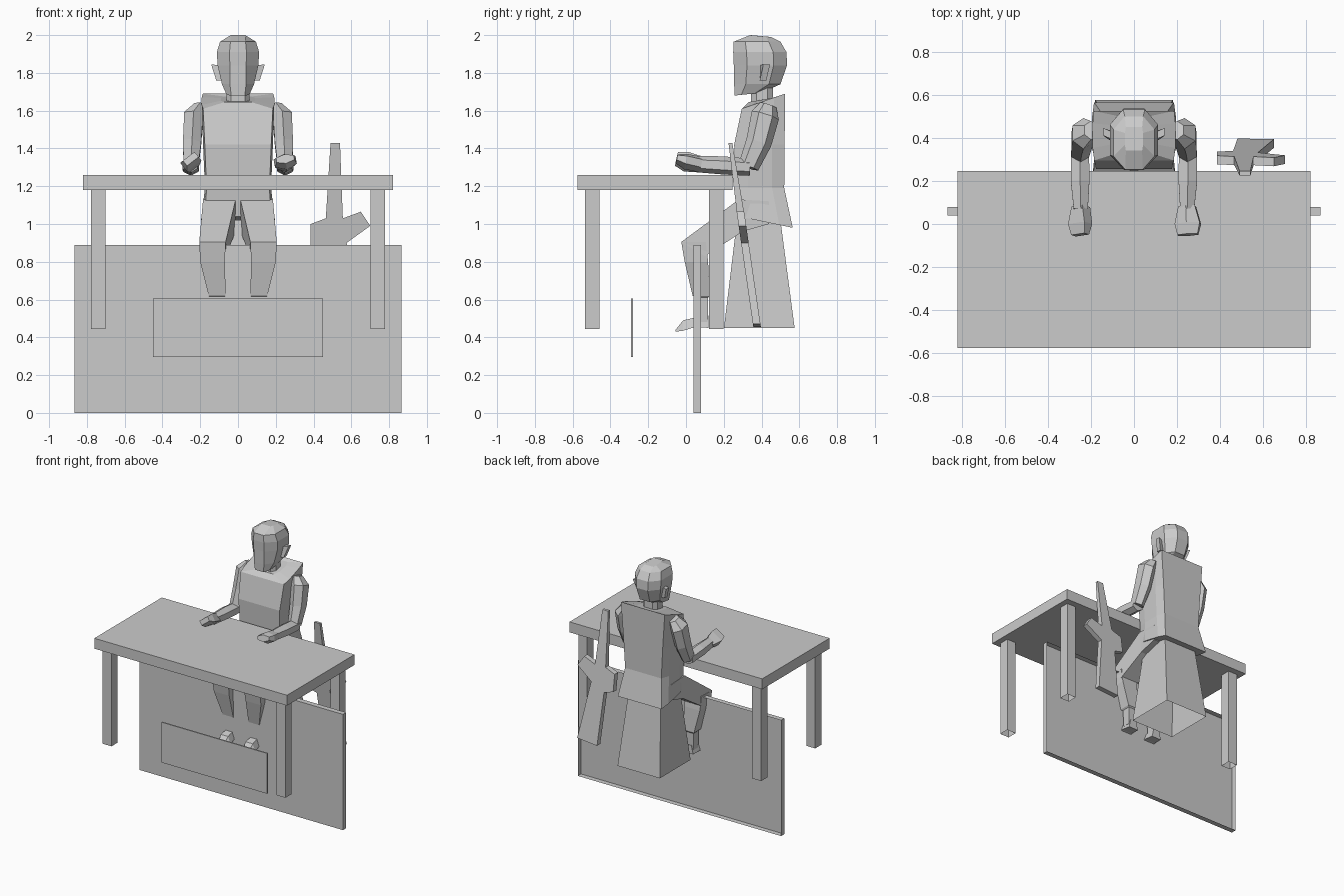
import bpy, bmesh
from mathutils import Vector
from math import cos, sin, tau, radians

cube = bpy.data.objects.get("Cube")
if cube:
    bpy.data.objects.remove(cube, do_unlink=True)

grey = bpy.data.materials.new("plain_grey")
grey.use_nodes = True
colour = (0.6, 0.6, 0.6, 1)
grey.diffuse_color = colour
grey.node_tree.nodes["Principled BSDF"].inputs["Base Color"].default_value = colour


def finish(name, bm):
    bmesh.ops.recalc_face_normals(bm, faces=bm.faces)
    mesh = bpy.data.meshes.new(name)
    bm.to_mesh(mesh)
    bm.free()
    mesh.materials.append(grey)
    obj = bpy.data.objects.new(name, mesh)
    bpy.context.collection.objects.link(obj)
    return obj


def loft(name, rings, start_cap=True, end_cap=True):
    """Skin a list of equal-length point rings."""
    bm = bmesh.new()
    loops = [[bm.verts.new(p) for p in ring] for ring in rings]
    count = len(loops[0])
    for low, high in zip(loops, loops[1:]):
        for i in range(count):
            j = (i + 1) % count
            bm.faces.new((low[i], low[j], high[j], high[i]))
    if start_cap:
        bm.faces.new(loops[0])
    if end_cap:
        bm.faces.new(loops[-1])
    return finish(name, bm)


def rect(x, y, z, half_x, half_y):
    return [(x + a * half_x, y + b * half_y, z)
            for a, b in ((-1, -1), (1, -1), (1, 1), (-1, 1))]


def block(name, x, y, z, start_cap=True):
    """Box from (min, max) spans; the floor can be left open."""
    cx, cy = sum(x) / 2, sum(y) / 2
    hx, hy = (x[1] - x[0]) / 2, (y[1] - y[0]) / 2
    return loft(name, [rect(cx, cy, h, hx, hy) for h in z], start_cap)


def body_ring(z, front, back, half, front_frac, back_frac, lift=0):
    """Eight-sided outline; lift raises the back edge."""
    depth = back - front
    right = [(half * front_frac, front), (half, front + depth * 0.25),
             (half, back - depth * 0.25), (half * back_frac, back)]
    points = right + [(-x, y) for x, y in reversed(right)]
    return [(x, y, z + lift * (y - front) / depth) for x, y in points]


def limb(name, path, sides=6, roll=0):
    """Tube along (x, y, z, half width, half height) stations."""
    spots = [Vector(p[:3]) for p in path]
    along = (spots[-1] - spots[0]).normalized()
    across = (Vector((1, 0, 0)) - along * along.x).normalized()
    rise = along.cross(across)
    rings = []
    for spot, (_, _, _, w, h) in zip(spots, path):
        ring = []
        for i in range(sides):
            t = tau * (i + 0.5) / sides
            u, v = cos(t) * w, sin(t) * h
            ring.append(spot + across * (u * cos(roll) - v * sin(roll))
                        + rise * (u * sin(roll) + v * cos(roll)))
        rings.append(ring)
    return loft(name, rings)


# Table
block("table_top", (-0.82, 0.82), (-0.575, 0.245), (1.18, 1.26))
for side in (-1, 1):
    for end, y in (("front", -0.497), ("back", 0.16)):
        block(f"table_leg_{end}_{'left' if side > 0 else 'right'}",
              (side * 0.74 - 0.038, side * 0.74 + 0.038),
              (y - 0.038, y + 0.038), (0.445, 1.18), start_cap=False)

# Modesty panel, a tray open at the back
panel = [[(a * 0.865, y, z) for a, z in ((-1, 0), (1, 0), (1, 0.89), (-1, 0.89))]
         for y in (0.04, 0.08)]
loft("screen_panel", panel, end_cap=False)
block("front_plate", (-0.45, 0.45), (-0.29, -0.28), (0.295, 0.605))

# Tapered stool, open underneath
loft("stool", [rect(0, 0.388, 0.45, 0.18, 0.187),
               rect(0, 0.385, 1.02, 0.135, 0.115)], start_cap=False)

# Jacket with flared hem and sloping shoulders
loft("jacket", [
    body_ring(1.04, 0.28, 0.565, 0.195, 0.9, 0.95, lift=-0.06),
    body_ring(1.19, 0.265, 0.52, 0.175, 0.95, 0.88),
    body_ring(1.42, 0.255, 0.522, 0.185, 0.95, 0.9),
    body_ring(1.61, 0.295, 0.525, 0.192, 0.96, 0.97, lift=0.08),
    body_ring(1.645, 0.33, 0.50, 0.09, 0.8, 0.8, lift=0.03)])

# Neck and head
loft("neck", [body_ring(z, 0.345, 0.46, 0.06, 0.6, 0.6) for z in (1.62, 1.73)])
loft("head", [
    body_ring(1.68, 0.257, 0.40, 0.06, 0.6, 0.6, lift=0.015),
    body_ring(1.74, 0.255, 0.50, 0.085, 0.5, 0.5),
    body_ring(1.84, 0.253, 0.535, 0.108, 0.4, 0.45),
    body_ring(1.91, 0.25, 0.532, 0.112, 0.4, 0.45),
    body_ring(1.965, 0.252, 0.50, 0.095, 0.42, 0.45),
    body_ring(2.0, 0.34, 0.45, 0.042, 0.9, 0.9, lift=-0.01)])

for side in (-1, 1):
    tag = "left" if side > 0 else "right"

    # Ear: flat wedge leaning outward
    loft(f"ear_{tag}", [
        [(side * 0.085, y, 1.76), (side * 0.115, y, 1.76),
         (side * 0.142, y + 0.02, 1.845), (side * 0.095, y, 1.84)]
        for y in (0.39, 0.425)])

    # Arms resting on the table
    limb(f"upper_arm_{tag}", [
        (side * 0.20, 0.435, 1.63, 0.035, 0.045),
        (side * 0.235, 0.42, 1.575, 0.058, 0.075),
        (side * 0.243, 0.385, 1.43, 0.056, 0.068),
        (side * 0.25, 0.33, 1.30, 0.045, 0.055)])
    limb(f"forearm_{tag}", [
        (side * 0.25, 0.34, 1.30, 0.048, 0.045),
        (side * 0.25, 0.20, 1.31, 0.05, 0.048),
        (side * 0.247, 0.07, 1.317, 0.038, 0.044)])
    limb(f"hand_{tag}", [
        (side * 0.247, 0.08, 1.315, 0.045, 0.042),
        (side * 0.25, 0.0, 1.33, 0.068, 0.042),
        (side * 0.25, -0.05, 1.345, 0.055, 0.025)],
        sides=4 if side < 0 else 6, roll=radians(38 if side < 0 else 10))

    # Seated legs
    inner, outer = side * 0.012, side * 0.185
    loft(f"thigh_{tag}", [
        [(inner, 0.44, 1.0), (outer, 0.44, 1.0), (outer, 0.44, 1.12), (inner, 0.44, 1.12)],
        [(inner, 0.30, 0.96), (outer, 0.30, 0.96), (outer, 0.28, 1.13), (inner, 0.28, 1.13)],
        [(side * 0.065, 0.10, 0.83), (side * 0.205, 0.10, 0.83),
         (side * 0.205, -0.025, 0.905), (side * 0.065, -0.025, 0.905)]])
    loft(f"shin_{tag}", [
        rect(side * 0.11, 0.085, 0.48, 0.032, 0.03),
        rect(side * 0.11, 0.085, 0.61, 0.035, 0.032),
        rect(side * 0.11, 0.08, 0.62, 0.045, 0.045),
        rect(side * 0.135, 0.055, 0.80, 0.065, 0.062),
        rect(side * 0.135, 0.04, 0.905, 0.07, 0.065)])
    loft(f"shoe_{tag}", [
        [(side * 0.105 + a * w, y, z) for a, z in ((-1, low), (1, low), (0.6, top), (-0.6, top))]
        for y, w, low, top in ((-0.055, 0.04, 0.43, 0.44), (-0.015, 0.052, 0.435, 0.49),
                               (0.05, 0.045, 0.455, 0.505), (0.12, 0.04, 0.45, 0.515))])

# Rifle leaning on the table edge
outline = [(0.49, 1.43), (0.54, 1.43), (0.555, 1.03), (0.65, 1.065), (0.70, 0.99),
           (0.575, 0.90), (0.65, 0.47), (0.48, 0.455), (0.46, 0.85),
           (0.385, 0.87), (0.385, 1.0), (0.465, 1.03)]
loft("rifle", [[(x, 0.235 + (1.43 - z) * 0.145 + face * (0.01 if z > 1.4 else 0.02), z)
                for x, z in outline] for face in (-1, 1)])
